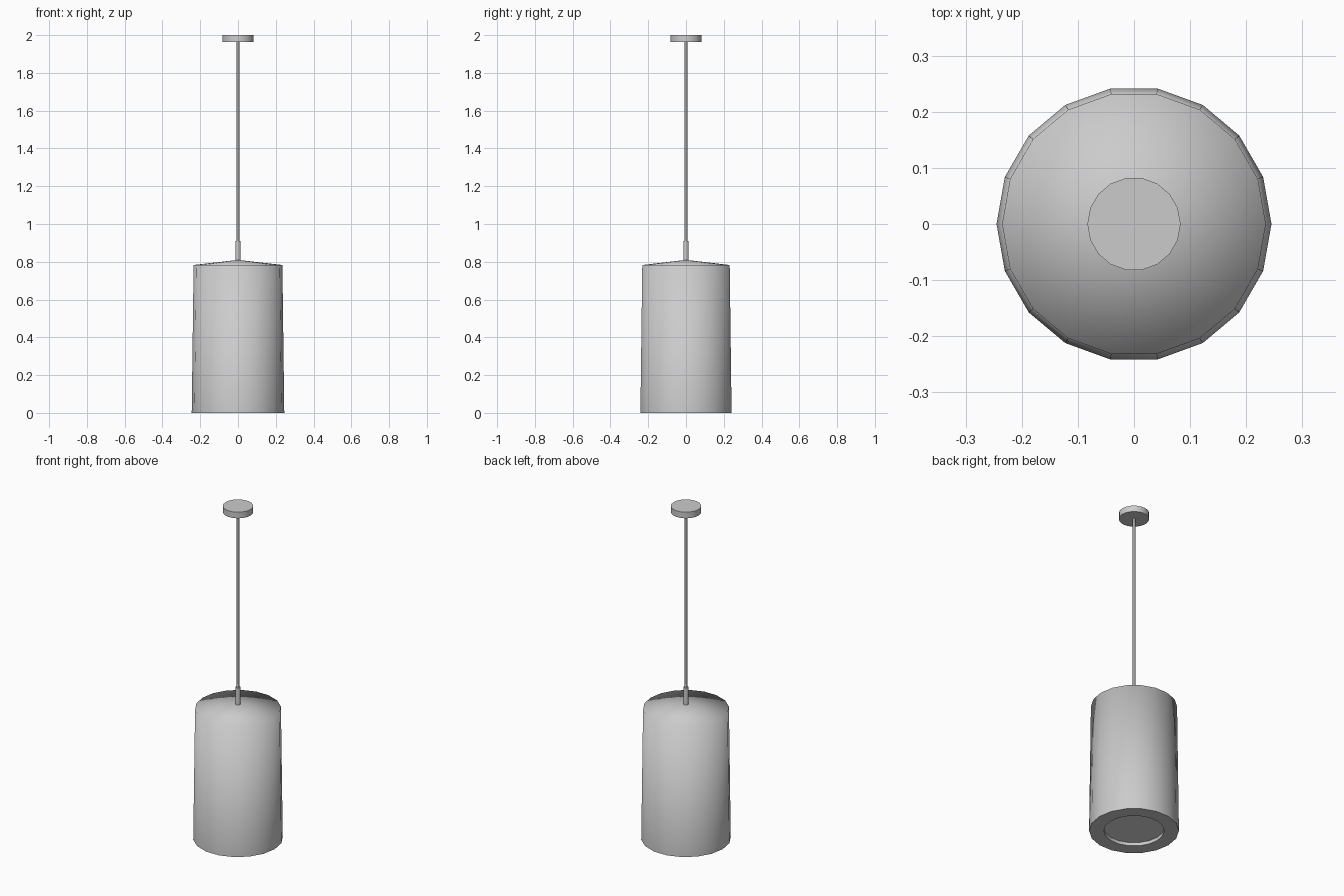
import bpy
import bmesh
from math import cos, sin, tau, radians

cube = bpy.data.objects.get("Cube")
if cube:
    bpy.data.objects.remove(cube, do_unlink=True)


def make_material(name, value):
    mat = bpy.data.materials.new(name)
    mat.use_nodes = True
    colour = (value, value, value, 1)
    mat.diffuse_color = colour
    mat.node_tree.nodes["Principled BSDF"].inputs["Base Color"].default_value = colour
    return mat


grey = make_material("grey", 0.6)
pale_grey = make_material("pale_grey", 0.7)


def lathe(name, profile, sides, mat):
    """Turn (radius, height) points around z; zero radius makes a pole."""
    bm = bmesh.new()
    rings = []
    for r, z in profile:
        count = sides if r > 0 else 1
        rings.append([bm.verts.new((r * cos(tau * i / sides), r * sin(tau * i / sides), z))
                      for i in range(count)])
    for low, high in zip(rings, rings[1:]):
        for i in range(sides):
            j = (i + 1) % sides
            corners = [low[i % len(low)], low[j % len(low)],
                       high[j % len(high)], high[i % len(high)]]
            bm.faces.new(list(dict.fromkeys(corners)))
    bmesh.ops.recalc_face_normals(bm, faces=bm.faces)
    mesh = bpy.data.meshes.new(name)
    bm.to_mesh(mesh)
    bm.free()
    mesh.materials.append(mat)
    obj = bpy.data.objects.new(name, mesh)
    bpy.context.collection.objects.link(obj)
    bpy.ops.object.select_all(action='DESELECT')
    obj.select_set(True)
    bpy.context.view_layer.objects.active = obj
    bpy.ops.object.shade_smooth_by_angle(angle=radians(87))
    return obj


def cylinder(name, radius, bottom, top, sides, mat):
    return lathe(name, [(0, bottom), (radius, bottom), (radius, top), (0, top)], sides, mat)


# Tapered shade with a shallow cone top and a recessed underside
shade = lathe("shade", [(0, 0.02), (0.165, 0.02), (0.165, 0), (0.245, 0),
                        (0.235, 0.783), (0, 0.81)], 18, grey)

# Pale diffuser fills the recess
shade.data.materials.append(pale_grey)
for face in shade.data.polygons:
    if face.normal.z < -0.9 and face.center.z > 0.01:
        face.material_index = 1

# Hanging hardware
cylinder("cord_grip", 0.014, 0.8, 0.91, 12, grey)
cylinder("cord", 0.007, 0.9, 1.97, 8, grey)
cylinder("ceiling_canopy", 0.083, 1.963, 2.0, 18, grey)
